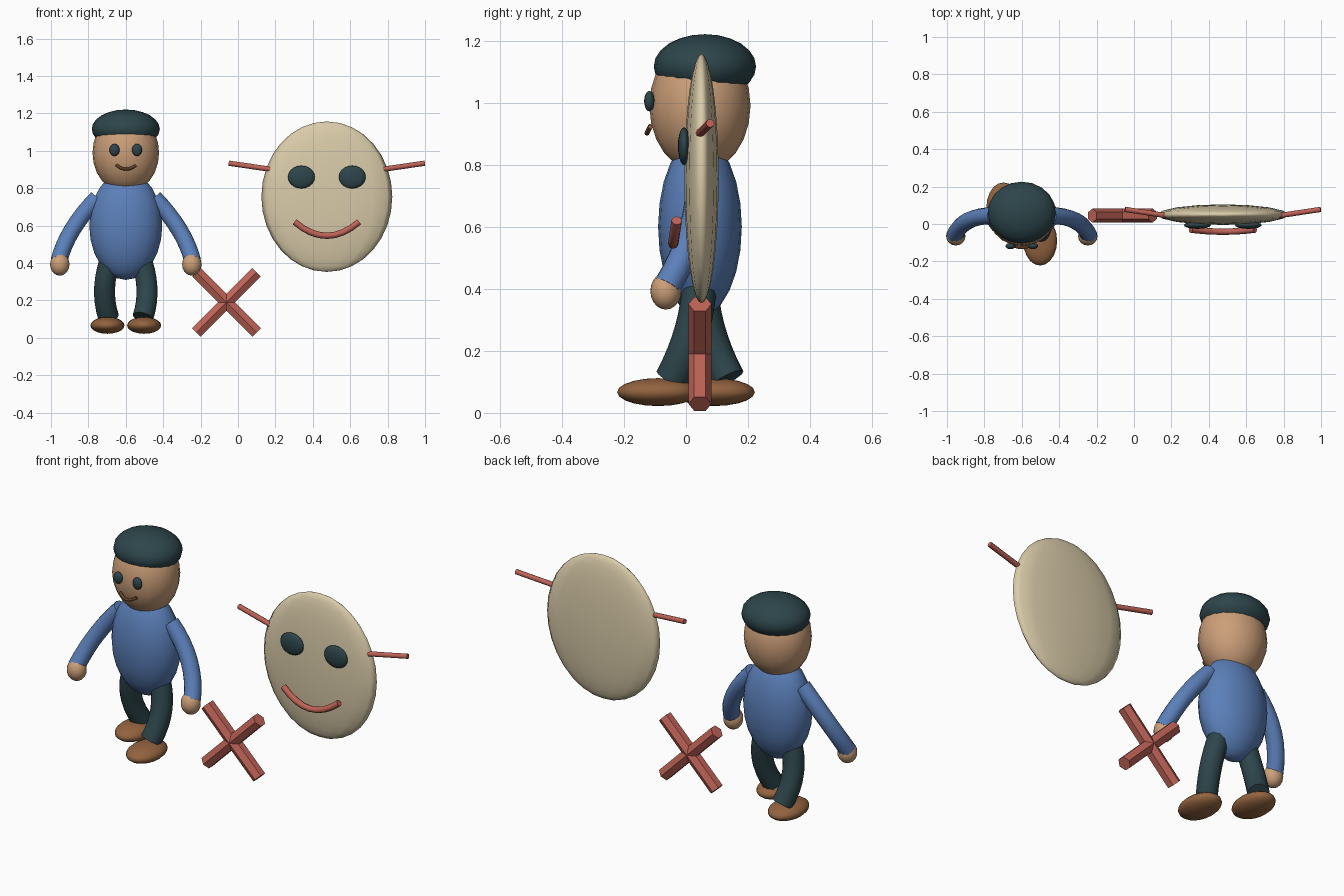
import bpy, bmesh, math
from mathutils import Vector, Matrix

if "Cube" in bpy.data.objects:
    bpy.data.objects.remove(bpy.data.objects["Cube"])


def material(name, rgb):
    m = bpy.data.materials.new(name)
    m.diffuse_color = (*rgb, 1.0)
    m.use_nodes = True
    m.node_tree.nodes["Principled BSDF"].inputs["Base Color"].default_value = m.diffuse_color
    return m


BLUE = material("blue cloth", (0.105, 0.215, 0.49))
SKIN = material("skin", (0.60, 0.345, 0.19))
TEAL = material("dark teal", (0.026, 0.060, 0.070))
BROWN = material("brown leather", (0.29, 0.125, 0.05))
RED = material("brick red", (0.52, 0.125, 0.095))
CREAM = material("cream", (0.70, 0.60, 0.40))


def finish(bm, name, mat, sharp=None):
    bmesh.ops.recalc_face_normals(bm, faces=bm.faces)
    mesh = bpy.data.meshes.new(name)
    bm.to_mesh(mesh)
    bm.free()
    mesh.materials.append(mat)
    ob = bpy.data.objects.new(name, mesh)
    bpy.context.collection.objects.link(ob)
    bpy.ops.object.select_all(action='DESELECT')
    ob.select_set(True)
    bpy.context.view_layer.objects.active = ob
    if sharp is None:
        bpy.ops.object.shade_smooth()
    else:
        bpy.ops.object.shade_smooth_by_angle(angle=math.radians(sharp))
    return ob


def ellipsoid(name, mat, centre, radii, segs=20, rings=12):
    bm = bmesh.new()
    bmesh.ops.create_uvsphere(
        bm, u_segments=segs, v_segments=rings, radius=1.0,
        matrix=Matrix.Translation(centre) @ Matrix.Diagonal((*radii, 1)))
    return finish(bm, name, mat)


def bezier(a, b, c, steps):
    """Points on a quadratic curve passing through b at its middle."""
    a, b, c = Vector(a), Vector(b), Vector(c)
    k = 2 * b - (a + c) / 2
    ts = [i / steps for i in range(steps + 1)]
    return [a * (1 - t) ** 2 + k * 2 * t * (1 - t) + c * t * t for t in ts]


def tube(name, mat, points, radius, sides=12, sharp=40):
    """Capped round tube; the first corner of each ring points along -y."""
    bm = bmesh.new()
    pts = [Vector(p) for p in points]
    rings = []
    for i, p in enumerate(pts):
        d = (pts[min(i + 1, len(pts) - 1)] - pts[max(i - 1, 0)]).normalized()
        u = Vector((0, -1, 0))
        u = (u - d * u.dot(d)).normalized()
        v = d.cross(u)
        ring = []
        for k in range(sides):
            a = 2 * math.pi * k / sides
            ring.append(bm.verts.new(p + (u * math.cos(a) + v * math.sin(a)) * radius))
        rings.append(ring)
    for r, s in zip(rings, rings[1:]):
        for k in range(sides):
            j = (k + 1) % sides
            bm.faces.new((r[k], r[j], s[j], s[k]))
    bm.faces.new(rings[0])
    bm.faces.new(rings[-1])
    return finish(bm, name, mat, sharp)


CX, CY = -0.60, 0.045      # centre line of the figure

# Body, head and cap
ellipsoid("torso", BLUE, (CX, CY, 0.60), (0.195, 0.135, 0.29))
ellipsoid("head", SKIN, (CX, CY, 0.99), (0.178, 0.163, 0.215))
ellipsoid("cap", TEAL, (CX, 0.061, 1.117), (0.182, 0.165, 0.104))

# Small face: eyes and smile
for side, label in ((-1, "left"), (1, "right")):
    ellipsoid(label + "_eye", TEAL, (CX + 0.06 * side, -0.118, 1.005),
              (0.027, 0.017, 0.033), 16, 10)
tube("smile", BROWN, bezier((-0.65, -0.115, 0.925), (CX, -0.126, 0.902),
                            (-0.547, -0.115, 0.922), 8), 0.008, 8)

# Arms, hands, striding legs and shoes
for side, label in ((-1, "left"), (1, "right")):
    def at(dx, y, z):
        return (CX + dx * side, y, z)
    tube(label + "_arm", BLUE, bezier(at(0.152, 0.045, 0.748), at(0.285, 0.018, 0.58),
                                      at(0.358, -0.06, 0.41), 8), 0.045)
    ellipsoid(label + "_hand", SKIN, at(0.353, -0.065, 0.393), (0.052, 0.05, 0.06), 16, 10)
    stride = -0.09 * side
    tube(label + "_leg", TEAL, bezier(at(0.075, CY, 0.44), at(0.113, CY + stride * 0.28, 0.27),
                                      at(0.092, CY + stride, 0.11), 8), 0.056)
    ellipsoid(label + "_shoe", BROWN, at(0.098, stride, 0.067), (0.091, 0.132, 0.045), 20, 10)

# Crossed bars
for side, label in ((-1, "falling"), (1, "rising")):
    h = 0.161
    tube(label + "_bar", RED, [(-0.061 - h * side, CY, 0.19 - h),
                               (-0.061 + h * side, CY, 0.19 + h)], 0.037, 6, 30)

# Big mask: disc, eyes, side rods and smile
MX, MZ = 0.475, 0.755
ellipsoid("mask_disc", CREAM, (MX, 0.05, MZ), (0.35, 0.055, 0.402), 16, 16)
for side, label in ((-1, "left"), (1, "right")):
    ellipsoid(label + "_mask_eye", TEAL, (MX + 0.136 * side, -0.006, 0.86),
              (0.072, 0.02, 0.061), 16, 10)
    tube(label + "_mask_rod", RED, [(MX + 0.27 * side, 0.04, 0.897),
                                    (MX + 0.523 * side, 0.078, 0.934)], 0.014, 8, 50)
tube("mask_smile", RED, bezier((0.303, -0.03, 0.62), (MX, -0.041, 0.546),
                               (0.647, -0.03, 0.62), 8), 0.017, 8, 50)
